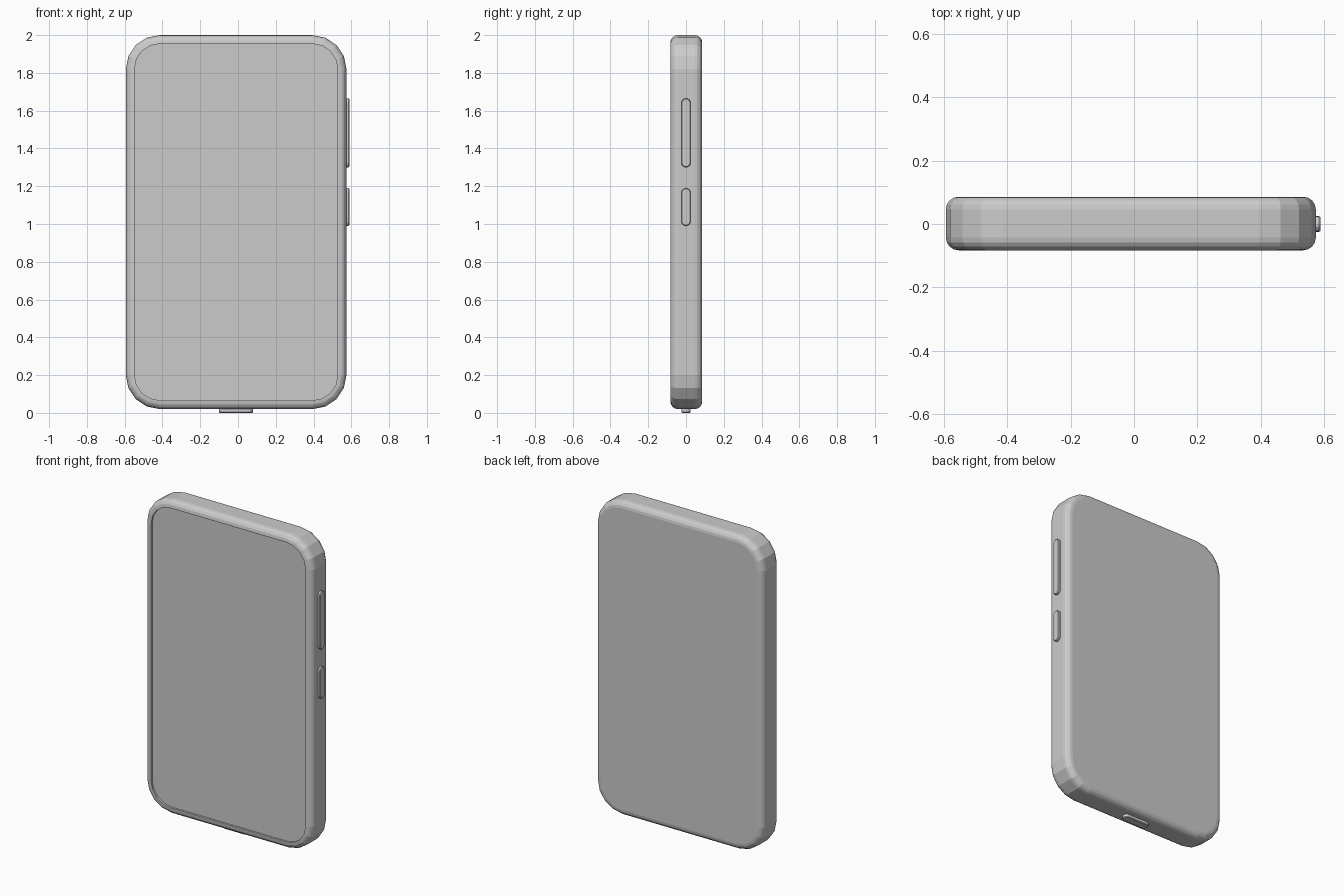
import bpy, bmesh
from math import pi, sin, cos
from mathutils import Matrix, Vector

if "Cube" in bpy.data.objects:
    bpy.data.objects.remove(bpy.data.objects["Cube"])


def rounded_rect(w, h, r, seg):
    """Outline points of a rounded rectangle centred on the origin."""
    pts = []
    for k, (sx, sy) in enumerate([(1, 1), (-1, 1), (-1, -1), (1, -1)]):
        for i in range(seg + 1):
            a = (k + i / seg) * pi / 2
            pts.append((sx * (w / 2 - r) + r * cos(a), sy * (h / 2 - r) + r * sin(a)))
    return pts


def loft(name, w, h, r, seg, layers, matrix):
    """Stack of inset outlines (inset, height), capped at both ends."""
    bm = bmesh.new()
    rings = []
    for inset, d in layers:
        pts = rounded_rect(w - 2 * inset, h - 2 * inset, r - inset, seg)
        rings.append([bm.verts.new((x, y, d)) for x, y in pts])
    n = len(rings[0])
    for a, b in zip(rings, rings[1:]):
        for i in range(n):
            j = (i + 1) % n
            bm.faces.new((a[i], a[j], b[j], b[i]))
    bm.faces.new(rings[0][::-1])
    bm.faces.new(rings[-1])
    bmesh.ops.remove_doubles(bm, verts=bm.verts, dist=1e-5)
    bmesh.ops.transform(bm, matrix=matrix, verts=bm.verts)
    bmesh.ops.recalc_face_normals(bm, faces=bm.faces)
    me = bpy.data.meshes.new(name)
    bm.to_mesh(me)
    bm.free()
    ob = bpy.data.objects.new(name, me)
    bpy.context.collection.objects.link(ob)
    return ob


def frame(u, v, n, origin):
    """Matrix mapping local x, y, z to the directions u, v, n."""
    return Matrix.Translation(origin) @ Matrix((u, v, n)).transposed().to_4x4()


X, Y, Z = Vector((1, 0, 0)), Vector((0, 1, 0)), Vector((0, 0, 1))
CX, BACK, FRONT = -0.01, 0.086, 0.083

# Body: rounded back edge, rounded front edge, recessed screen
R = 0.04
arc = [i * pi / 8 for i in range(5)]
layers = [(R - R * sin(a), -BACK + R - R * cos(a)) for a in arc]
layers += [(R - R * cos(a), FRONT - R + R * sin(a)) for a in arc]
layers += [(0.046, FRONT), (0.046, FRONT - 0.012)]
loft("phone_body", 1.168, 1.98, 0.18, 4, layers, frame(X, Z, -Y, (CX, 0, 1.01)))

# Side buttons
pill = [(0, -0.02), (0, 0.01), (0.004, 0.015)]
for name, z0, z1 in [("volume_button", 1.30, 1.665), ("power_button", 0.99, 1.19)]:
    loft(name, 0.05, z1 - z0, 0.025, 4, pill, frame(Y, Z, X, (0.574, 0, (z0 + z1) / 2)))

# Charging port on the bottom edge
port = [(0, -0.02), (0, 0.016), (0.004, 0.02)]
loft("charging_port", 0.18, 0.05, 0.025, 4, port, frame(X, Y, -Z, (CX, 0, 0.02)))
